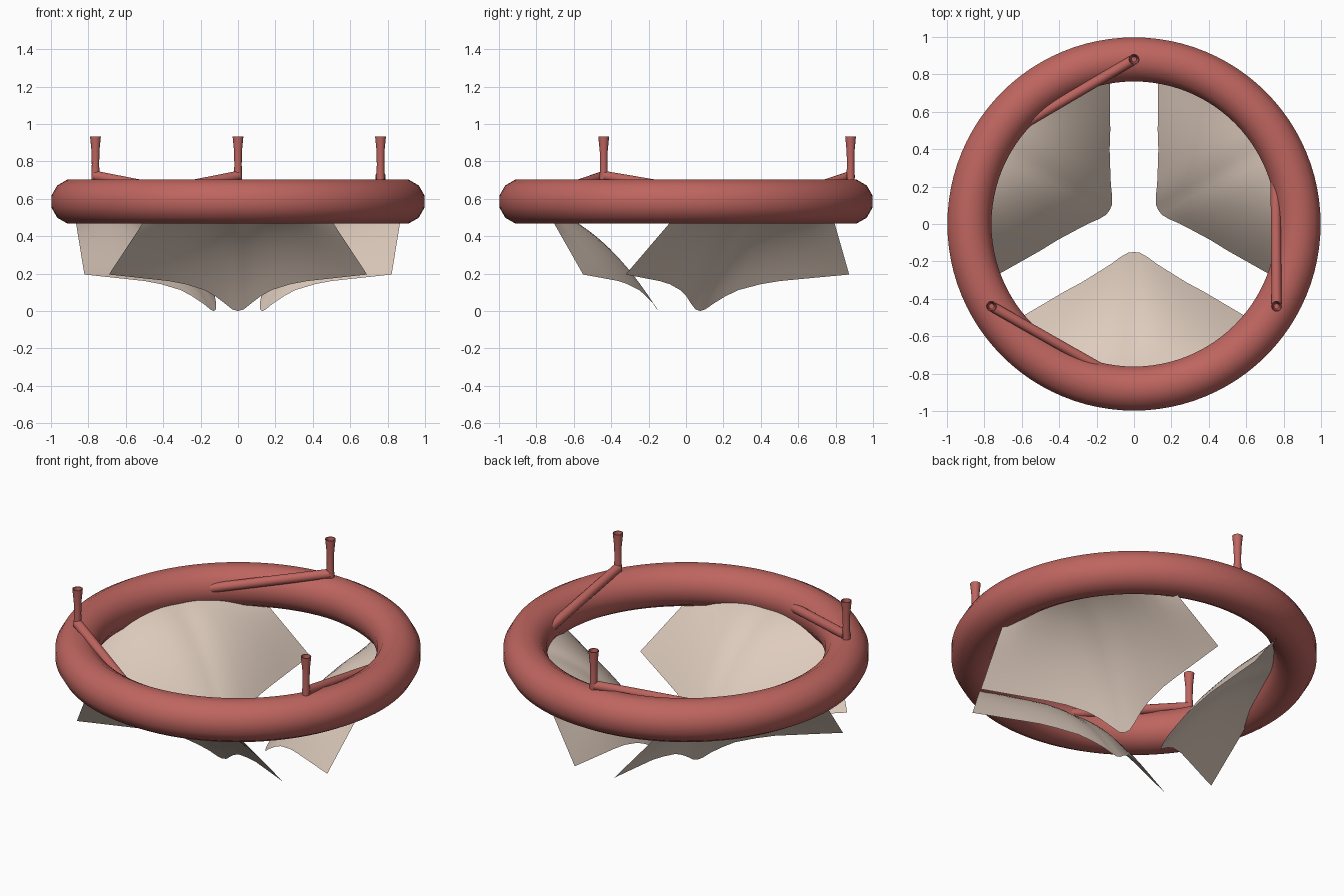
import bpy, math
from mathutils import Vector, Matrix

if "Cube" in bpy.data.objects:
    bpy.data.objects.remove(bpy.data.objects["Cube"])


def mat(name, col):
    m = bpy.data.materials.new(name)
    m.diffuse_color = (*col, 1)
    m.use_nodes = True
    m.node_tree.nodes["Principled BSDF"].inputs["Base Color"].default_value = m.diffuse_color
    return m


RED = mat("muted red", (0.52, 0.13, 0.115))
CREAM = mat("pale beige", (0.73, 0.60, 0.51))


def grid_object(name, rows, material, wrap_row=False, wrap_col=False, angle=180):
    """Join rows of points into a smooth quad sheet."""
    n, m = len(rows), len(rows[0])
    verts = [p for r in rows for p in r]
    faces = []
    for i in range(n if wrap_row else n - 1):
        for j in range(m if wrap_col else m - 1):
            a, b = (i + 1) % n, (j + 1) % m
            faces.append((i * m + j, a * m + j, a * m + b, i * m + b))
    me = bpy.data.meshes.new(name)
    me.from_pydata(verts, [], faces)
    me.materials.append(material)
    me.update()
    ob = bpy.data.objects.new(name, me)
    bpy.context.collection.objects.link(ob)
    bpy.ops.object.select_all(action='DESELECT')
    ob.select_set(True)
    bpy.context.view_layer.objects.active = ob
    bpy.ops.object.shade_smooth_by_angle(angle=math.radians(angle))
    return ob


R, ZC = 0.88, 0.585

# Ring: twelve-sided section with flats on top, bottom and sides
rows = []
for i in range(96):
    a = 2 * math.pi * i / 96
    row = []
    for j in range(12):
        b = 2 * math.pi * (j + 0.5) / 12
        r = R + 0.122 * math.cos(b)
        row.append((r * math.cos(a), r * math.sin(a), ZC + 0.122 * math.sin(b)))
    rows.append(row)
grid_object("ring", rows, RED, True, True)


def tube(name, stations, rot, sides=16):
    """Tube through (centre, radius, axis) stations."""
    rows = []
    for c, r, d in stations:
        d = Vector(d).normalized()
        u = d.cross(Vector((1, 0, 0))).normalized()
        v = d.cross(u)
        rows.append([rot @ (Vector(c) + r * (math.cos(t) * u + math.sin(t) * v))
                     for t in (2 * math.pi * k / sides for k in range(sides))])
    return grid_object(name, rows, RED, False, True, 40)


# Leaflet free edge, from the tip to the outer corner
EDGE = [(0, -0.15, 0), (0.03, -0.153, 0.008), (0.07, -0.175, 0.04),
        (0.12, -0.212, 0.078), (0.18, -0.25, 0.112), (0.28, -0.312, 0.143),
        (0.37, -0.36, 0.16), (0.48, -0.425, 0.172), (0.59, -0.49, 0.184),
        (0.69, -0.55, 0.195)]


def leaflet_column(point, side):
    """Curve from the free edge up to the middle of the ring."""
    x, y, z = point
    s = x / 0.69
    a = math.radians(29.3) * s
    low = Vector((x * side, y, z))
    top = Vector((side * 0.885 * math.sin(a), -0.885 * math.cos(a), ZC))
    bulge = 1 - s ** 1.3
    ctrl = (low + top) / 2 + bulge * Vector((0, 0.045, 0.2275))
    return [low * (1 - t) ** 2 + ctrl * 2 * t * (1 - t) + top * t * t
            for t in (k / 14 for k in range(15))]


columns = [leaflet_column(p, -1) for p in reversed(EDGE[1:])]
columns += [leaflet_column(p, 1) for p in EDGE]

for i in range(3):
    rot = Matrix.Rotation(math.radians(120 * i), 3, 'Z')
    n = i + 1
    # Leaflet sheet
    grid_object(f"leaflet_{n}", [[rot @ p for p in c] for c in columns], CREAM)
    # Bent rod: sunk end, mitred elbow, flared open post
    elbow = Vector((0.762, -0.44, 0.722))
    end = Vector((0.757, 0.25, 0.605))
    d = elbow - end
    up = Vector((0, 0, 1))
    tube(f"rod_{n}", [(end, 0.0, d), (end, 0.027, d), (elbow, 0.027, d),
                      (elbow, 0.0, d)], rot)
    tube(f"post_{n}", [(elbow - 0.02 * up, 0.022, up),
                       (elbow + 0.06 * up, 0.02, up),
                       (elbow + 0.13 * up, 0.021, up),
                       (Vector((0.762, -0.44, 0.932)), 0.029, up),
                       (Vector((0.762, -0.44, 0.932)), 0.024, up),
                       (elbow + 0.12 * up, 0.014, up),
                       (elbow + 0.12 * up, 0.0, up)], rot)
